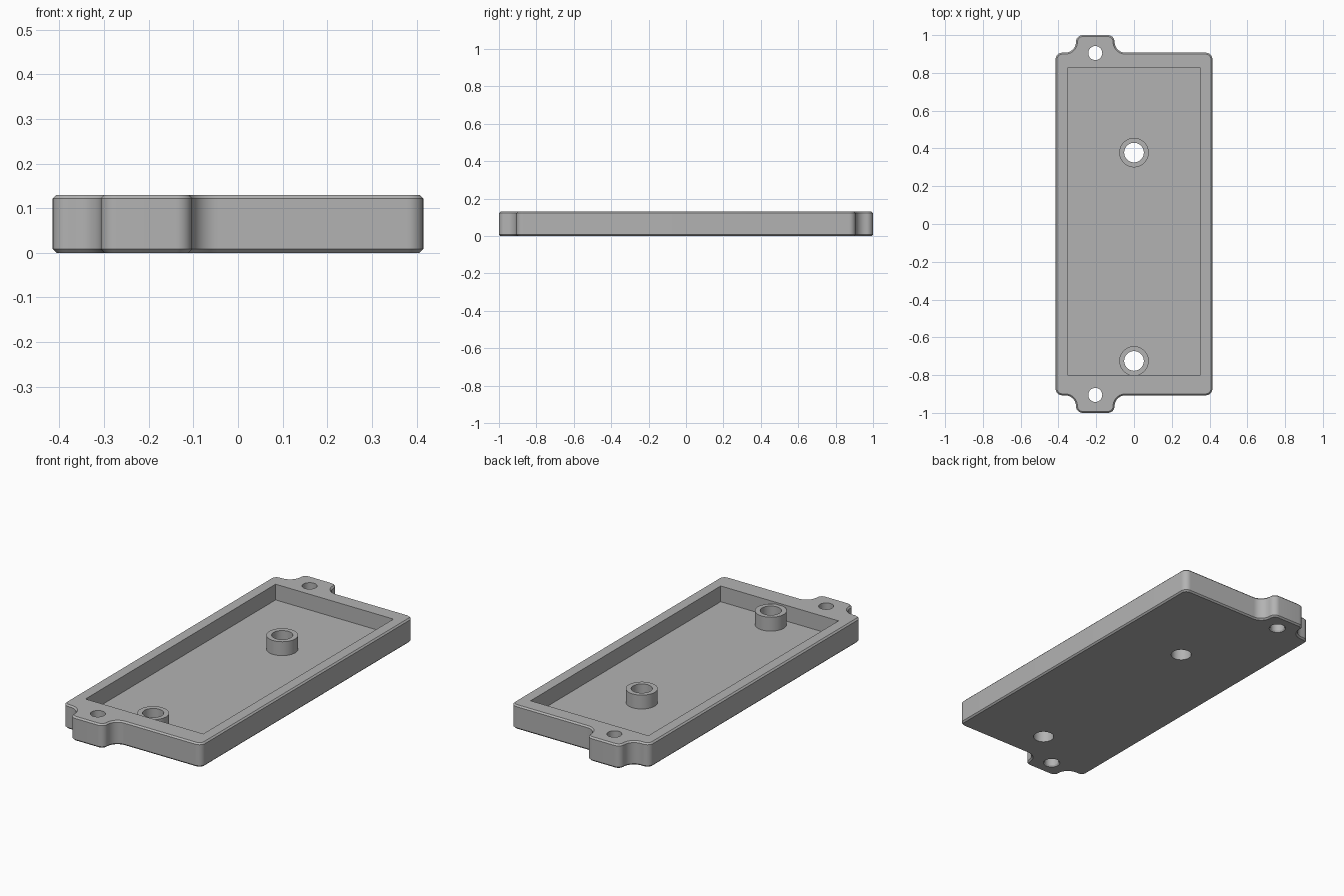
import bpy
import bmesh
import math

if "Cube" in bpy.data.objects:
    bpy.data.objects.remove(bpy.data.objects["Cube"], do_unlink=True)

HEIGHT, FLOOR, BOSS_TOP, CHAMFER = 0.13, 0.045, 0.12, 0.008
HALF_X, HALF_Y = 0.415, 0.907
TAB_X, TAB_HALF, TAB_Y = -0.205, 0.102, 1.0
EAR_HOLE_Y = 0.905
BOSSES = {"rear": 0.378, "front": -0.725}
BOSS_HOLE, BOSS_OUTER = 0.052, 0.078

grey = bpy.data.materials.new("plain grey")
grey.use_nodes = True
grey.diffuse_color = (0.45, 0.45, 0.45, 1)
grey.node_tree.nodes["Principled BSDF"].inputs["Base Color"].default_value = grey.diffuse_color


def make_object(name, bm):
    bmesh.ops.recalc_face_normals(bm, faces=bm.faces)
    mesh = bpy.data.meshes.new(name)
    bm.to_mesh(mesh)
    bm.free()
    mesh.materials.append(grey)
    obj = bpy.data.objects.new(name, mesh)
    bpy.context.collection.objects.link(obj)
    return obj


def select_only(obj):
    bpy.ops.object.select_all(action="DESELECT")
    obj.select_set(True)
    bpy.context.view_layer.objects.active = obj


def arc(cx, cy, r, start, end, steps=10):
    angles = [math.radians(start + (end - start) * i / steps) for i in range(steps + 1)]
    return [(cx + r * math.cos(a), cy + r * math.sin(a)) for a in angles]


def lathe(name, profile, x, y, closed=False, steps=48):
    """Turn a (radius, z) profile about a vertical axis."""
    bm = bmesh.new()
    rings = []
    for r, z in profile:
        turn = [2 * math.pi * i / steps for i in range(steps)]
        rings.append([bm.verts.new((x + r * math.cos(a), y + r * math.sin(a), z)) for a in turn])
    pairs = list(zip(rings, rings[1:]))
    if closed:
        pairs.append((rings[-1], rings[0]))
    else:
        bm.faces.new(rings[0])
        bm.faces.new(rings[-1])
    for a, b in pairs:
        for i in range(steps):
            j = (i + 1) % steps
            bm.faces.new((a[i], a[j], b[j], b[i]))
    return make_object(name, bm)


def cut(target, cutter):
    cutter.hide_render = True
    mod = target.modifiers.new("cut", "BOOLEAN")
    mod.operation, mod.solver, mod.object = "DIFFERENCE", "EXACT", cutter
    select_only(target)
    bpy.ops.object.modifier_apply(modifier=mod.name)
    bpy.data.objects.remove(cutter, do_unlink=True)


# Rear half of the outline: rounded corners, and an ear blended in by fillets
corner, convex = 0.035, 0.035
fillet = TAB_Y - HALF_Y - convex
right, left = TAB_X + TAB_HALF, TAB_X - TAB_HALF
rear = arc(HALF_X - corner, HALF_Y - corner, corner, 0, 90)
rear += arc(right + fillet, HALF_Y + fillet, fillet, 270, 180)
rear += arc(right - convex, TAB_Y - convex, convex, 0, 90)
rear += arc(left + convex, TAB_Y - convex, convex, 90, 180)
rear += arc(left - fillet, HALF_Y + fillet, fillet, 0, -90)
rear += arc(-HALF_X + corner, HALF_Y - corner, corner, 90, 180)
outline = rear + [(x, -y) for x, y in reversed(rear)]

# Tray body with chamfered rims
bm = bmesh.new()
base = bm.faces.new([bm.verts.new((x, y, 0)) for x, y in outline])
top = bmesh.ops.extrude_face_region(bm, geom=[base], use_keep_orig=True)
bmesh.ops.translate(bm, vec=(0, 0, HEIGHT), verts=[v for v in top["geom"] if isinstance(v, bmesh.types.BMVert)])
bmesh.ops.remove_doubles(bm, verts=bm.verts, dist=1e-5)
bmesh.ops.recalc_face_normals(bm, faces=bm.faces)
rims = [e for e in bm.edges if abs(e.verts[0].co.z - e.verts[1].co.z) < 1e-5]
bmesh.ops.bevel(bm, geom=rims, offset=CHAMFER, segments=1, affect="EDGES", profile=0.5)
tray = make_object("tray_body", bm)

# Square pocket
bm = bmesh.new()
bmesh.ops.create_cube(bm, size=1)
bmesh.ops.scale(bm, vec=(0.705, 1.625, 0.2), verts=bm.verts)
bmesh.ops.translate(bm, vec=(0, 0.0125, FLOOR + 0.1), verts=bm.verts)
cut(tray, make_object("pocket_cutter", bm))

# Screw holes through the ears, eased on the underside
for side in (1, -1):
    profile = [(0.045, -0.004), (0.037, 0.008), (0.037, 0.2)]
    cut(tray, lathe("ear_hole_cutter", profile, TAB_X, side * EAR_HOLE_Y))

# Hollow standoffs with holes through the floor
parts = [tray]
for where, y in BOSSES.items():
    cut(tray, lathe("boss_hole_cutter", [(BOSS_HOLE, -0.1), (BOSS_HOLE, 0.2)], 0, y))
    ring = [(BOSS_HOLE, FLOOR), (BOSS_HOLE, BOSS_TOP), (BOSS_OUTER, BOSS_TOP), (BOSS_OUTER, FLOOR)]
    parts.append(lathe(where + "_standoff", ring, 0, y, closed=True))

for part in parts:
    select_only(part)
    bpy.ops.object.shade_smooth_by_angle(angle=math.radians(30))
